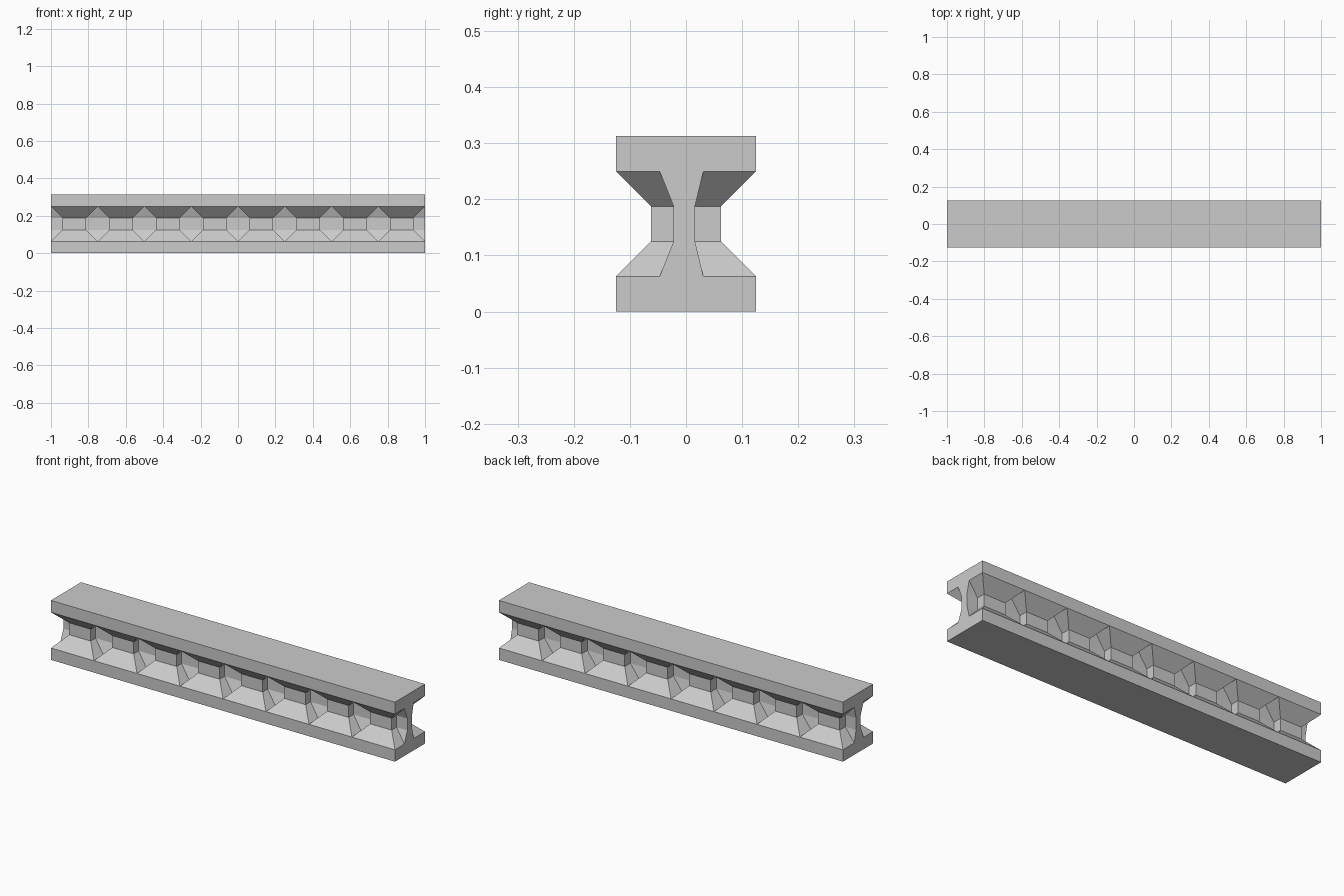
import bpy, bmesh

if "Cube" in bpy.data.objects:
    bpy.data.objects.remove(bpy.data.objects["Cube"])

BAYS, BAY, STEP = 8, 0.25, 0.0625
Z = [0, 0.0625, 0.125, 0.1875, 0.25, 0.3125]   # flange, flare, block, flare, flange levels
OUT, BLOCK = 0.125, 0.0625                     # half depth of flange and of block
# web surface (wide at flange, narrow at middle), slightly off centre
WEB = {-1: (-0.047, -0.022), 1: (0.031, 0.016)}

bm = bmesh.new()


def face(*pts):
    bm.faces.new([bm.verts.new(p) for p in pts])


def half_recess(x0, d, s):
    """Flared end of one bay plus the exposed web beside it."""
    x1 = x0 + d * STEP
    wide, narrow = WEB[s]
    for flange_z, block_z in ((Z[1], Z[2]), (Z[4], Z[3])):
        face((x0, s * OUT, flange_z), (x0, wide, flange_z),
             (x1, narrow, block_z), (x1, s * BLOCK, block_z))
        face((x0, wide, flange_z), (x0, narrow, block_z), (x1, narrow, block_z))
    face((x1, s * BLOCK, Z[2]), (x1, narrow, Z[2]), (x1, narrow, Z[3]), (x1, s * BLOCK, Z[3]))
    face((x0, narrow, Z[2]), (x1, narrow, Z[2]), (x1, narrow, Z[3]), (x0, narrow, Z[3]))


for i in range(BAYS):
    a = -1 + i * BAY
    b = a + BAY
    for s in (-1, 1):
        # flange edges, flares and block front, from bottom to top
        rows = [(0, OUT, 0), (0, OUT, 1), (STEP, BLOCK, 2),
                (STEP, BLOCK, 3), (0, OUT, 4), (0, OUT, 5)]
        for (i0, y0, k0), (i1, y1, k1) in zip(rows, rows[1:]):
            face((a + i0, s * y0, Z[k0]), (b - i0, s * y0, Z[k0]),
                 (b - i1, s * y1, Z[k1]), (a + i1, s * y1, Z[k1]))
        half_recess(a, 1, s)
        half_recess(b, -1, s)
    # top and bottom
    for z in (Z[0], Z[5]):
        face((a, -OUT, z), (b, -OUT, z), (b, OUT, z), (a, OUT, z))

# end caps with the I profile
right = [(OUT, Z[0]), (OUT, Z[1]), (WEB[1][0], Z[1]), (WEB[1][1], Z[2]),
         (WEB[1][1], Z[3]), (WEB[1][0], Z[4]), (OUT, Z[4]), (OUT, Z[5])]
left = [(-OUT, Z[0]), (-OUT, Z[1]), (WEB[-1][0], Z[1]), (WEB[-1][1], Z[2]),
        (WEB[-1][1], Z[3]), (WEB[-1][0], Z[4]), (-OUT, Z[4]), (-OUT, Z[5])]
for x in (-1, 1):
    face(*[(x, y, z) for y, z in right + left[::-1]])

# weld, orient and merge flat strips
bmesh.ops.remove_doubles(bm, verts=bm.verts[:], dist=1e-5)
bmesh.ops.recalc_face_normals(bm, faces=bm.faces[:])
bmesh.ops.dissolve_limit(bm, angle_limit=0.01, verts=bm.verts[:], edges=bm.edges[:])

mesh = bpy.data.meshes.new("beam")
bm.to_mesh(mesh)
bm.free()
beam = bpy.data.objects.new("beam", mesh)
bpy.context.collection.objects.link(beam)
